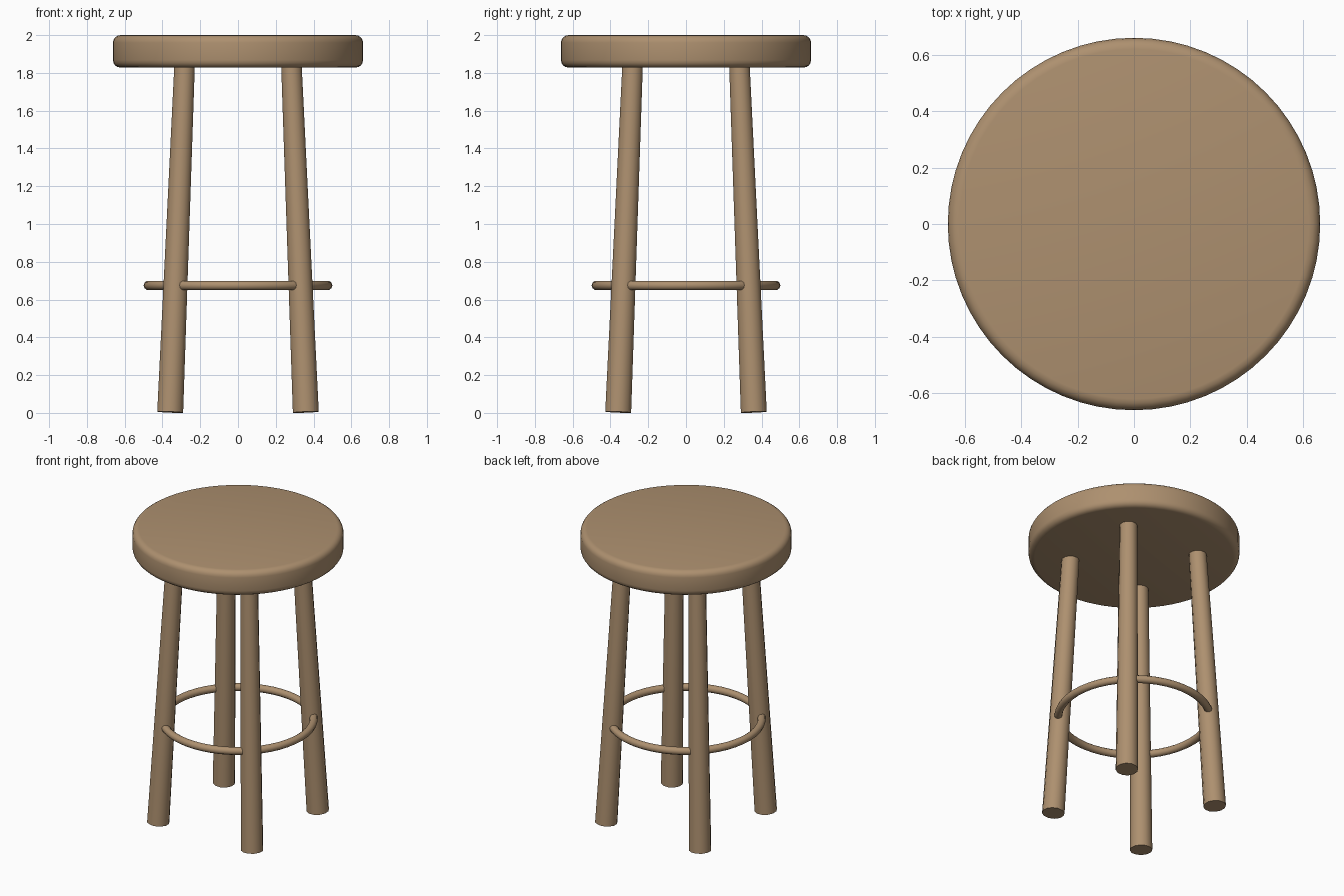
import bpy, bmesh, math
from mathutils import Vector, Matrix

if "Cube" in bpy.data.objects:
    bpy.data.objects.remove(bpy.data.objects["Cube"])

wood = bpy.data.materials.new("brown wood")
wood.diffuse_color = (0.42, 0.28, 0.16, 1)
wood.use_nodes = True
wood.node_tree.nodes["Principled BSDF"].inputs["Base Color"].default_value = wood.diffuse_color


def finish(name, bm, angle=40):
    """Turn a bmesh into a named, shaded object."""
    bmesh.ops.recalc_face_normals(bm, faces=bm.faces)
    me = bpy.data.meshes.new(name)
    bm.to_mesh(me)
    bm.free()
    me.materials.append(wood)
    ob = bpy.data.objects.new(name, me)
    bpy.context.collection.objects.link(ob)
    bpy.ops.object.select_all(action='DESELECT')
    ob.select_set(True)
    bpy.context.view_layer.objects.active = ob
    bpy.ops.object.shade_smooth_by_angle(angle=math.radians(angle))
    return ob


# Round seat with softened rims
bm = bmesh.new()
bmesh.ops.create_cone(bm, cap_ends=True, segments=64, radius1=0.662, radius2=0.662,
                      depth=0.172, matrix=Matrix.Translation((0, 0, 1.914)))
rims = [e for e in bm.edges if abs(e.verts[0].co.z - e.verts[1].co.z) < 1e-4]
bmesh.ops.bevel(bm, geom=rims, offset=0.04, segments=4, profile=0.5, affect='EDGES')
finish("seat", bm)

# Four tapered, splayed legs
for sy, row in ((-1, "front"), (1, "back")):
    for sx, side in ((-1, "left"), (1, "right")):
        foot = Vector((0.359 * sx, 0.359 * sy, 0.004))
        top = Vector((0.282 * sx, 0.282 * sy, 1.86))
        axis = top - foot
        mat = Matrix.Translation((foot + top) / 2) @ axis.to_track_quat('Z', 'Y').to_matrix().to_4x4()
        bm = bmesh.new()
        bmesh.ops.create_cone(bm, cap_ends=True, segments=12, radius1=0.071, radius2=0.056,
                              depth=axis.length, matrix=mat)
        finish(f"{row}_{side}_leg", bm)

# Foot ring running through the legs
bpy.ops.mesh.primitive_torus_add(location=(0, 0, 0.675), major_segments=48, minor_segments=10,
                                 major_radius=0.475, minor_radius=0.025)
ring = bpy.context.object
ring.name = "foot_ring"
ring.data.materials.append(wood)
bpy.ops.object.shade_smooth()
